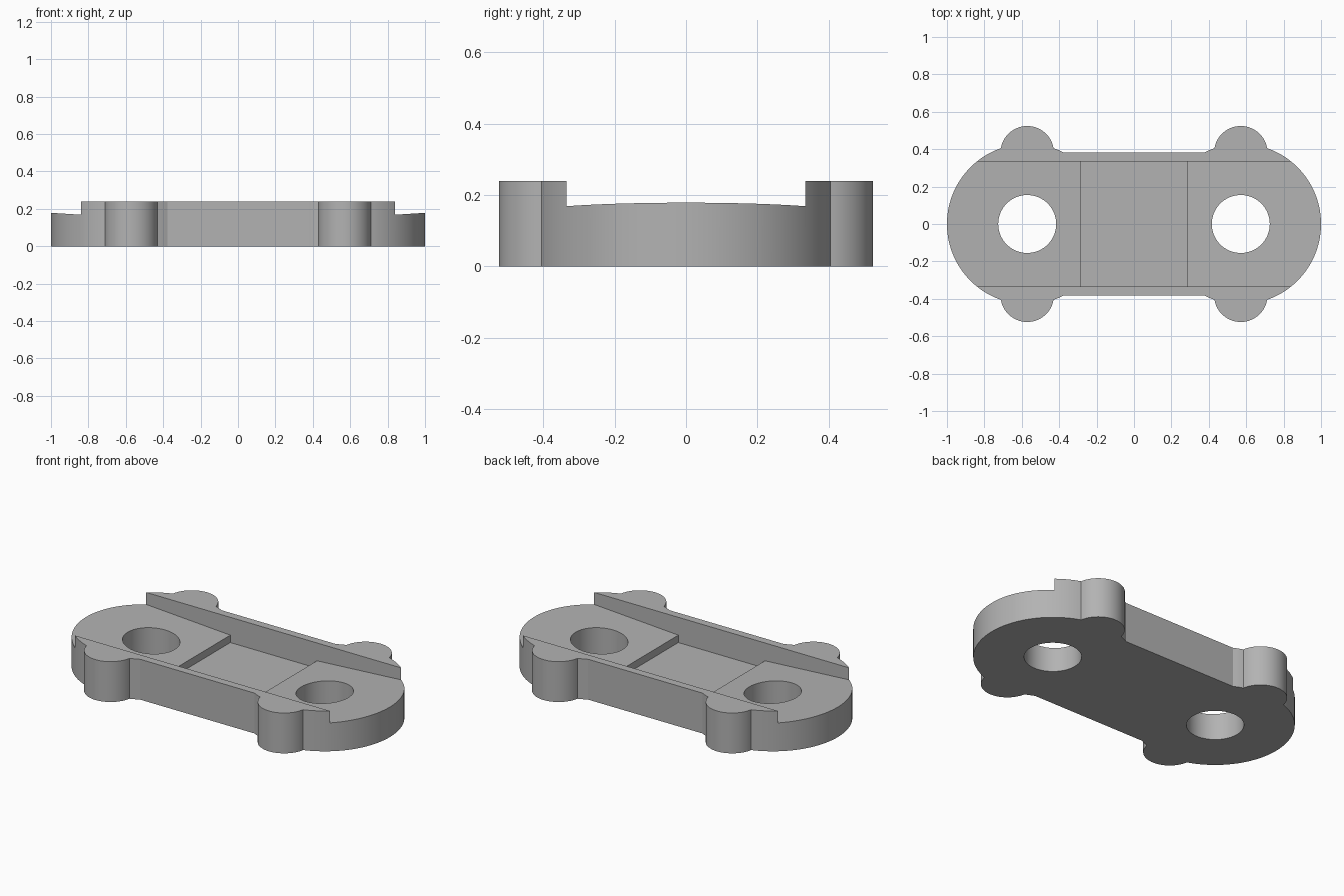
import bpy, bmesh
from math import acos, asin, cos, sin, pi, radians, sqrt

cube = bpy.data.objects.get("Cube")
if cube:
    bpy.data.objects.remove(cube, do_unlink=True)

HOLE_X, END_R, HOLE_R = 0.571, 0.429, 0.155
LOBE_Y, LOBE_R = 0.381, 0.143
BAR_Y, HEIGHT, CHANNEL_Y = 0.382, 0.24, 0.335

grey = bpy.data.materials.new("plain grey")
grey.use_nodes = True
colour = (0.45, 0.45, 0.45, 1)
grey.diffuse_color = colour
grey.node_tree.nodes["Principled BSDF"].inputs["Base Color"].default_value = colour


def prism(name, points, offset):
    """Extrude a closed loop of 3D points along an offset."""
    bm = bmesh.new()
    face = bm.faces.new([bm.verts.new(p) for p in points])
    moved = bmesh.ops.extrude_face_region(bm, geom=[face])["geom"]
    bmesh.ops.translate(bm, vec=offset, verts=[v for v in moved if isinstance(v, bmesh.types.BMVert)])
    bmesh.ops.recalc_face_normals(bm, faces=bm.faces)
    mesh = bpy.data.meshes.new(name)
    bm.to_mesh(mesh)
    bm.free()
    obj = bpy.data.objects.new(name, mesh)
    bpy.context.collection.objects.link(obj)
    mesh.materials.append(grey)
    return obj


def arc(cx, cy, r, start, end, steps):
    angles = [start + (end - start) * i / steps for i in range(steps + 1)]
    return [(cx + r * cos(a), cy + r * sin(a)) for a in angles]


# Quarter outline: rounded end, side lobe, short return to the straight bar
meet_y = (LOBE_Y**2 + END_R**2 - LOBE_R**2) / (2 * LOBE_Y)
end_turn = acos(meet_y / END_R)
lobe_turn = asin((meet_y - LOBE_Y) / LOBE_R)
bar_turn = acos(BAR_Y / END_R)
quarter = arc(HOLE_X, 0, END_R, 0, pi / 2 - end_turn, 28)
quarter += arc(HOLE_X, LOBE_Y, LOBE_R, lobe_turn, pi - lobe_turn, 28)[1:]
quarter += arc(HOLE_X, 0, END_R, pi / 2 + end_turn, pi / 2 + bar_turn, 4)[1:]

# Mirror to the full outline
half = quarter + [(-x, y) for x, y in reversed(quarter)]
outline = half + [(x, -y) for x, y in reversed(half[1:-1])]
link_plate = prism("link_plate", [(x, y, 0) for x, y in outline], (0, 0, HEIGHT))

# Channel: stepped centre with pads rising gently towards both ends
right = [(0.285, 0.09), (0.285, 0.134), (1.1, 0.185), (1.1, 0.4)]
profile = right + [(-x, z) for x, z in reversed(right)]
cutters = [prism("channel_cutter", [(x, -CHANNEL_Y, z) for x, z in profile], (0, 2 * CHANNEL_Y, 0))]

# Pin holes
for side, sign in (("left", 1), ("right", -1)):
    ring = arc(sign * HOLE_X, 0, HOLE_R, 0, 2 * pi, 64)[:-1]
    cutters.append(prism(side + "_hole_cutter", [(x, y, -0.1) for x, y in ring], (0, 0, 0.6)))

# Apply the cuts, then discard the cutters
bpy.context.view_layer.objects.active = link_plate
link_plate.select_set(True)
for cutter in cutters:
    cut = link_plate.modifiers.new(cutter.name, "BOOLEAN")
    cut.operation, cut.solver, cut.object = "DIFFERENCE", "EXACT", cutter
    bpy.ops.object.modifier_apply(modifier=cut.name)
    bpy.data.objects.remove(cutter, do_unlink=True)

bpy.ops.object.shade_smooth_by_angle(angle=radians(20))
